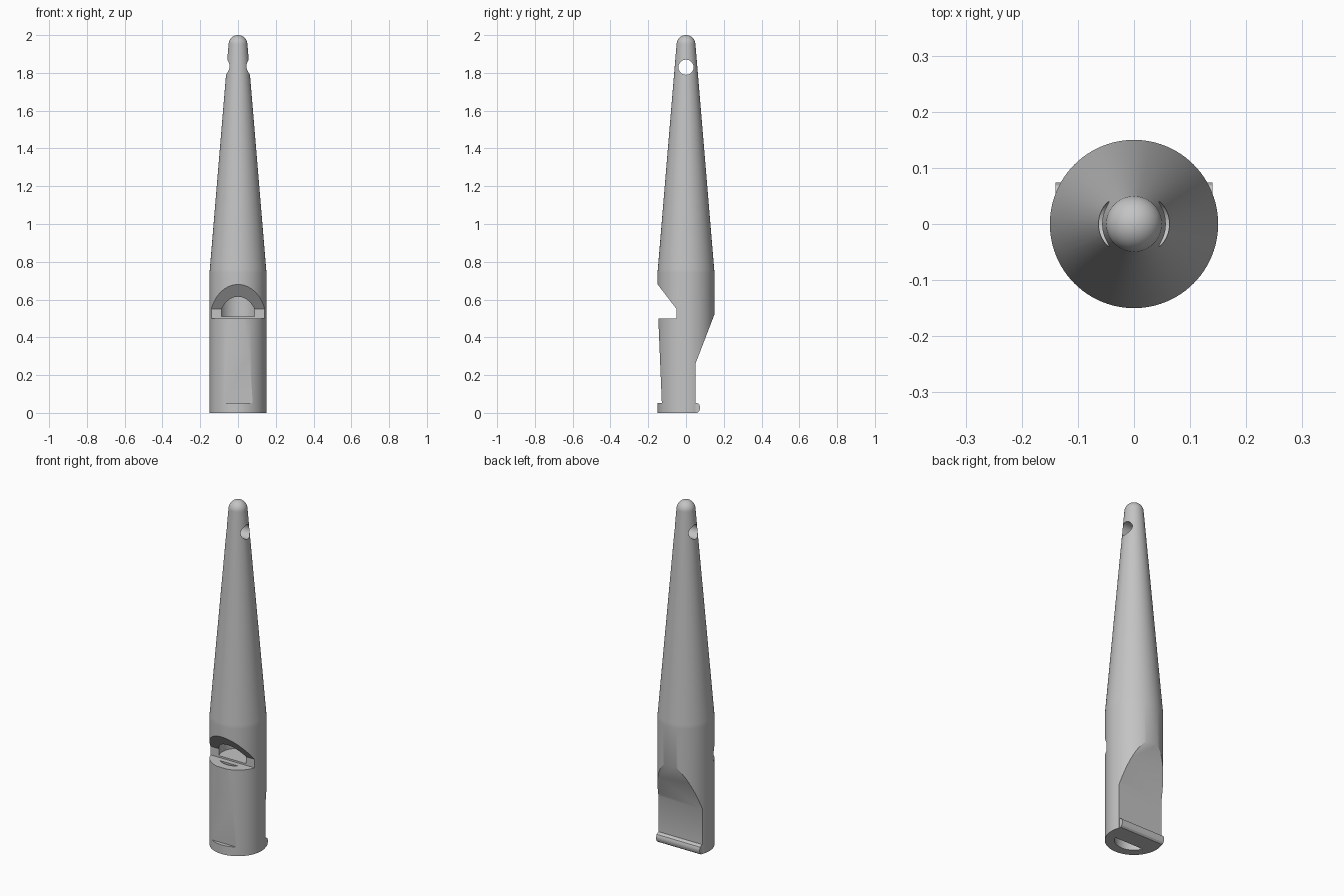
import bpy, bmesh, math
from mathutils import Vector

default = bpy.data.objects.get("Cube")
if default:
    bpy.data.objects.remove(default, do_unlink=True)

grey = bpy.data.materials.new("plain grey")
grey.use_nodes = True
COLOUR = (0.55, 0.55, 0.55, 1)
grey.diffuse_color = COLOUR
grey.node_tree.nodes["Principled BSDF"].inputs["Base Color"].default_value = COLOUR


def finish(bm, name):
    bmesh.ops.recalc_face_normals(bm, faces=bm.faces)
    mesh = bpy.data.meshes.new(name)
    bm.to_mesh(mesh)
    bm.free()
    mesh.materials.append(grey)
    obj = bpy.data.objects.new(name, mesh)
    bpy.context.collection.objects.link(obj)
    return obj


def lathe_bm(profile, sides=96):
    """Closed solid of revolution from (radius, z) points."""
    bm = bmesh.new()
    rings = []
    for r, z in profile:
        rings.append([bm.verts.new((r * math.cos(a), r * math.sin(a), z))
                      for a in (2 * math.pi * i / sides for i in range(sides))])
    for low, high in zip(rings, rings[1:]):
        for i in range(sides):
            j = (i + 1) % sides
            bm.faces.new((low[i], low[j], high[j], high[i]))
    bm.faces.new(rings[0][::-1])
    bm.faces.new(rings[-1])
    return bm


def prism(name, profile, half_width):
    """Extrude a (y, z) outline along x."""
    bm = bmesh.new()
    face = bm.faces.new([bm.verts.new((-half_width, y, z)) for y, z in profile])
    moved = bmesh.ops.extrude_face_region(bm, geom=[face])["geom"]
    bmesh.ops.translate(bm, vec=(2 * half_width, 0, 0),
                        verts=[v for v in moved if isinstance(v, bmesh.types.BMVert)])
    return finish(bm, name)


# Tapered body with a domed tip
TIP = 0.05
outline = [(0.15, 0), (0.15, 0.74), (0.15, 0.75), (0.149, 0.762), (0.051, 1.938)]
for k in range(12):
    a = math.radians(k * 7.9)
    outline.append((TIP * math.cos(a), 2 - TIP + TIP * math.sin(a)))
outline[-1] = (0.002, 2)
body = finish(lathe_bm(outline), "whistle_body")

# Mouthpiece lip along the back of the foot
lip = prism("mouthpiece_lip", [(0.03, 0), (0.06, 0), (0.069, 0.008), (0.074, 0.02), (0.074, 0.034),
                               (0.069, 0.046), (0.06, 0.052), (0.05, 0.054), (0.03, 0.054)], 0.14)

# Back relief, sound window and slanted front flat
relief = prism("back_relief", [(0.05, -0.1), (0.05, 0.26), (0.15, 0.52), (0.2, 0.65), (0.2, -0.1)], 0.3)
window = prism("sound_window", [(-0.2, 0.5), (-0.05, 0.5), (-0.05, 0.55), (-0.15, 0.68), (-0.2, 0.745)], 0.3)
flat = prism("front_flat", [(-0.2, 0.053), (-0.128, 0.053), (-0.147, 0.51), (-0.2, 0.51)], 0.3)

# Closed resonating bore
bore = finish(lathe_bm([(0.1, 0.51), (0.1, 0.78), (0.03, 1.6)]), "bore")

# Windway between the bore wall and a slanted plug
bm = lathe_bm([(0.1, -0.1), (0.1, 0.53)])
cut = bmesh.ops.bisect_plane(bm, geom=bm.verts[:] + bm.edges[:] + bm.faces[:],
                             plane_co=Vector((0, -0.08, 0.5)), plane_no=Vector((0, 0.5, 0.04)),
                             clear_outer=True)
bmesh.ops.holes_fill(bm, edges=[e for e in bm.edges if e.is_boundary])
windway = finish(bm, "windway")

# Cord hole through the tip
hole = finish(lathe_bm([(0.04, -0.3), (0.04, 0.3)], 48), "cord_hole")
hole.rotation_euler = (0, math.pi / 2, 0)
hole.location = (0, 0, 1.83)

# Combine into one solid
steps = [(relief, 'DIFFERENCE'), (flat, 'DIFFERENCE'), (lip, 'UNION'), (window, 'DIFFERENCE'),
         (bore, 'DIFFERENCE'), (windway, 'DIFFERENCE'), (hole, 'DIFFERENCE')]
for tool, operation in steps:
    tool.hide_render = True
    mod = body.modifiers.new(tool.name, 'BOOLEAN')
    mod.operation = operation
    mod.solver = 'EXACT'
    mod.object = tool
bpy.context.view_layer.update()
result = bpy.data.meshes.new_from_object(body.evaluated_get(bpy.context.evaluated_depsgraph_get()))
body.modifiers.clear()
body.data = result
for tool, operation in steps:
    bpy.data.objects.remove(tool, do_unlink=True)

bpy.ops.object.select_all(action='DESELECT')
body.select_set(True)
bpy.context.view_layer.objects.active = body
bpy.ops.object.shade_smooth_by_angle(angle=math.radians(25))
